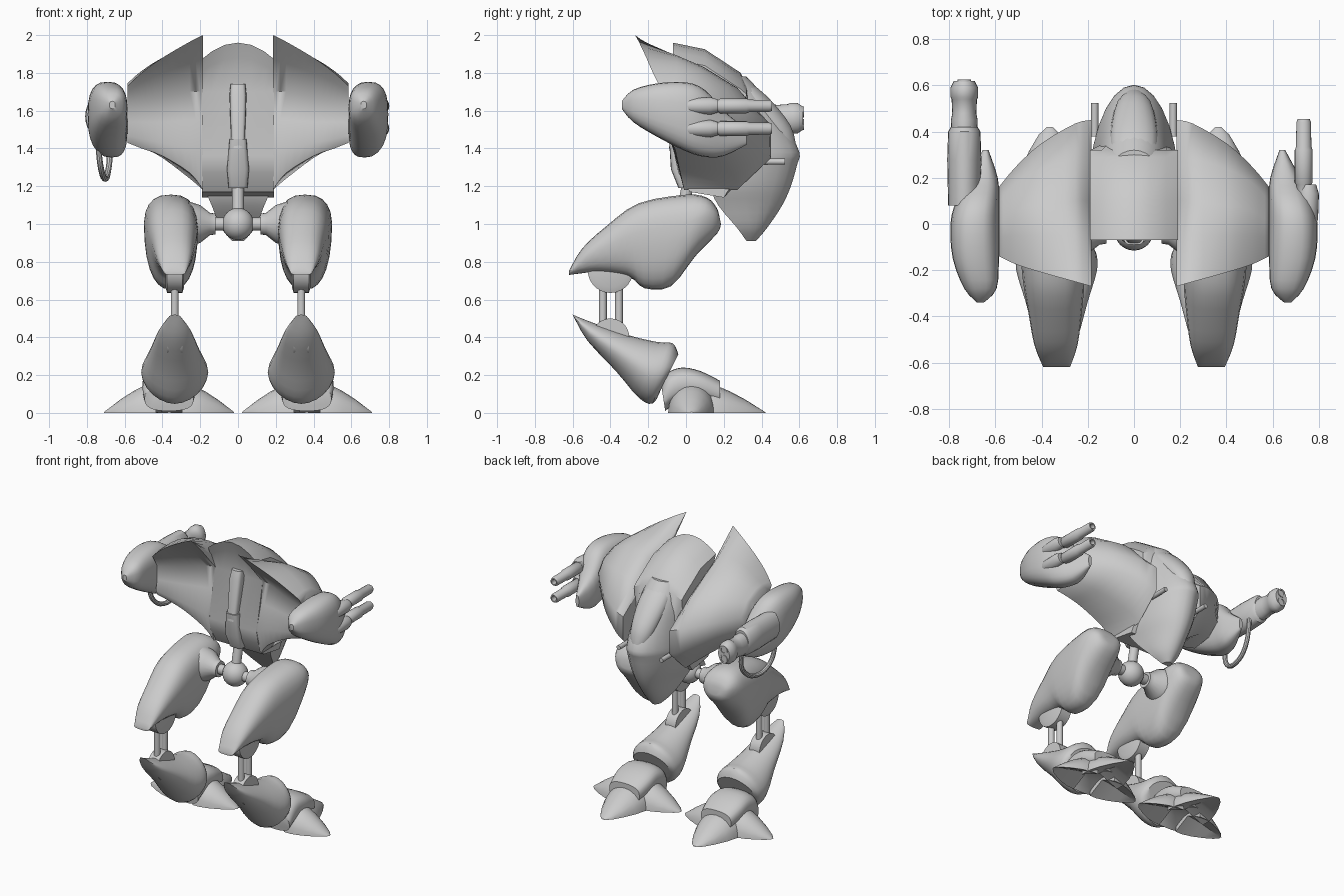
import bpy, bmesh, math
from mathutils import Vector as V

grey = bpy.data.materials.new("plain_grey")
grey.diffuse_color = (0.6, 0.6, 0.6, 1)
X, Y, Z = V((1, 0, 0)), V((0, 1, 0)), V((0, 0, 1))


def loft(name, rings, smooth=1, angle=35):
    """Skin closed rings of points, optionally curved between rings, with capped ends."""
    rings = [[V(p) for p in r] for r in rings]
    if smooth > 1:
        out, last = [], len(rings) - 1
        for i in range(last):
            a, b, c, d = (rings[min(max(k, 0), last)] for k in (i - 1, i, i + 1, i + 2))
            for s in range(smooth):
                t = s / smooth
                out.append([q + 0.5 * t * (r - p + t * (2 * p - 5 * q + 4 * r - w + t * (3 * (q - r) + w - p)))
                            for p, q, r, w in zip(a, b, c, d)])
        rings = out + [rings[-1]]
    bm = bmesh.new()
    rows = [[bm.verts.new(p) for p in r] for r in rings]
    n = len(rows[0])
    for a, b in zip(rows, rows[1:]):
        for i in range(n):
            bm.faces.new((a[i], a[(i + 1) % n], b[(i + 1) % n], b[i]))
    bm.faces.new(rows[0])
    bm.faces.new(rows[-1])
    bmesh.ops.recalc_face_normals(bm, faces=bm.faces)
    me = bpy.data.meshes.new(name)
    bm.to_mesh(me)
    bm.free()
    for p in me.polygons:
        p.use_smooth = True
    me.set_sharp_from_angle(angle=math.radians(angle))
    me.materials.append(grey)
    ob = bpy.data.objects.new(name, me)
    bpy.context.collection.objects.link(ob)
    return ob


def oval(c, u, v, n=20, power=1.0, taper=0.0):
    """Ring around c with half axes u and v; power below 1 is boxier, taper narrows the -v side."""
    def f(a):
        return math.copysign(abs(a) ** power, a)
    ring = []
    for k in range(n):
        ca, sa = f(math.cos(k * math.tau / n)), f(math.sin(k * math.tau / n))
        ring.append(V(c) + V(u) * ca * (1 - taper * (1 - sa) / 2) + V(v) * sa)
    return ring


def turned(name, base, axis, profile, n=20, flat=1.0):
    """Round part along an axis from (distance, radius) pairs."""
    a = V(axis).normalized()
    u = a.cross(Z if abs(a.z) < 0.9 else Y).normalized()
    v = a.cross(u)
    return loft(name, [oval(V(base) + a * d, u * r, v * r * flat, n) for d, r in profile])


def rod(name, a, b, r):
    d = V(b) - V(a)
    return turned(name, a, d, [(0, r), (d.length, r)], 14)


def armour(name, side, pairs, power=0.85, taper=0.0):
    """Limb shell from (centre x, top y, top z, bottom y, bottom z, half width)."""
    rings = []
    for cx, ty, tz, by, bz, w in pairs:
        t, b = V((side * cx, ty, tz)), V((side * cx, by, bz))
        rings.append(oval((t + b) / 2, X * w, (t - b) / 2, 24, power, taper))
    return loft(name, rings, 3)


# Central hull with raised hood
hull_mid = [(-.07, 1.96), (.1, 1.925), (.29, 1.8), (.32, 1.74), (.4, 1.5), (.4, 1.3), (.2, 1.14), (.02, 1.17),
            (-.04, 1.27), (-.06, 1.36), (.01, 1.7), (-.04, 1.88)]
drop = [1, 1, 1, .6, 0, 0, 0, 0, 0, 0, 0, .8]
loft("hull", [[(x, y - (2.8 * x * x if 3 < i < 6 else 0), z - d * 2.4 * x * x)
               for i, ((y, z), d) in enumerate(zip(hull_mid, drop))]
              for x in (-.19, -.14, -.07, 0, .07, .14, .19)])

# Head and jaw: horizontal slices, (z, back y, front y, half width)
slices = [(1.78, .18, .32, .12), (1.65, .2, .44, .15), (1.5, .2, .54, .17), (1.38, .15, .6, .19),
          (1.32, .14, .59, .195), (1.2, .13, .555, .18), (1.1, .17, .51, .14), (.98, .27, .43, .09), (.91, .32, .37, .03)]
rings = []
for z, yb, yf, w in slices:
    r = [(w * math.cos(k * math.pi / 14), yb + (yf - yb) * math.sin(k * math.pi / 14), z) for k in range(15)]
    rings.append(r + [(-w * .6, yb, z), (0, yb, z), (w * .6, yb, z)])
loft("head", rings, 3)
# Raised brow running down to the nose
loft("brow", [oval((0, y, z), X * w, V((0, .5, .86)) * h, 18) for y, z, w, h in
              [(.24, 1.74, .07, .04), (.32, 1.69, .1, .06), (.42, 1.59, .1, .07), (.52, 1.46, .075, .07), (.57, 1.38, .03, .03)]], 3)

# Hollow shoulder shells: slices across x of (y, z)
wing = {
    .185: [(-.27, 2.0), (-.05, 1.82), (.1, 1.74), (.25, 1.66), (.45, 1.52), (.45, 1.35), (.27, 1.18), (-.01, 1.18),
           (-.06, 1.37), (-.01, 1.55), (.01, 1.7), (-.14, 1.87)],
    .255: [(-.25, 1.965), (-.05, 1.89), (.1, 1.82), (.28, 1.71), (.435, 1.54), (.43, 1.38), (.26, 1.24), (-.03, 1.27),
           (-.07, 1.4), (-.02, 1.55), (0, 1.7), (-.14, 1.85)],
    .40: [(-.21, 1.88), (-.05, 1.875), (.08, 1.83), (.24, 1.73), (.35, 1.58), (.34, 1.45), (.18, 1.35), (-.05, 1.36),
          (-.08, 1.43), (-.04, 1.54), (-.04, 1.67), (-.13, 1.80)],
    .51: [(-.175, 1.80), (-.05, 1.81), (.06, 1.79), (.18, 1.71), (.25, 1.60), (.23, 1.49), (.12, 1.41), (-.06, 1.4),
          (-.09, 1.45), (-.065, 1.54), (-.065, 1.65), (-.13, 1.75)],
    .585: [(-.14, 1.73), (-.06, 1.745), (0, 1.74), (.1, 1.70), (.16, 1.62), (.15, 1.52), (.06, 1.45), (-.08, 1.43),
           (-.1, 1.47), (-.085, 1.54), (-.085, 1.64), (-.12, 1.70)],
}
# Arm pods: (y, inner x, outer x, low z, high z)
pod = [(-.34, .65, .68, 1.61, 1.65), (-.28, .595, .735, 1.54, 1.71), (-.15, .585, .785, 1.46, 1.745),
       (0, .585, .795, 1.385, 1.75), (.1, .585, .77, 1.355, 1.71), (.2, .59, .72, 1.36, 1.6), (.32, .63, .655, 1.42, 1.5)]

thigh = [(.335, -.62, .75, -.62, .73, .065), (.338, -.55, .87, -.47, .745, .105), (.342, -.42, .99, -.30, .72, .13),
         (.348, -.25, 1.11, -.22, .66, .15), (.355, 0, 1.155, -.08, .67, .16), (.355, .11, 1.14, .05, .83, .15),
         (.35, .16, 1.09, .165, .95, .11), (.35, .175, 1.05, .185, 1.0, .05)]
shin = [(.335, -.6, .52, -.59, .5, .03), (.335, -.5, .48, -.52, .38, .085), (.335, -.3, .41, -.37, .22, .135),
        (.335, -.15, .375, -.25, .08, .175), (.335, -.07, .368, -.175, .05, .17), (.335, -.04, .31, -.13, .13, .14)]
ankle = [(.365, -.13, .14, -.11, .01, .13), (.365, -.1, .21, -.07, .04, .14), (.365, -.02, .24, .0, .07, .14),
         (.365, .08, .22, .08, .07, .14), (.365, .18, .17, .18, .04, .12)]

for s, side in ((1, "right"), (-1, "left")):
    loft(side + "_shoulder_shell", [[(s * x, y, z) for y, z in sec] for x, sec in wing.items()], 3, 50)
    loft(side + "_arm_pod", [oval((s * (a + b) / 2, y, (lo + hi) / 2), X * (b - a) / 2, Z * (hi - lo) / 2, 24, .75)
                             for y, a, b, lo, hi in pod], 3)
    rod(side + "_antenna", (s * .17, .38, 1.33), (s * .17, .525, 1.33), .016)

    # Hip axle with flared collar
    turned(side + "_hip_axle", (0, -.03, 1.0), X * s, [(0, .035), (.12, .035), (.12, .055), (.15, .06), (.2, .1), (.26, .12)])
    # Leg armour and joints
    lx = s * .335
    armour(side + "_thigh", s, thigh, .8, .25)
    turned(side + "_knee", (lx - .05, -.4, .755), X, [(0, .09), (.01, .12), (.09, .12), (.1, .09)], 28)
    for y in (-.44, -.355):
        rod(side + "_shin_rod", (lx, y, .4), (lx, y, .76), .021)
    turned(side + "_lower_joint", (lx - .04, -.4, .4), X, [(0, .1), (.08, .1)], 28)
    armour(side + "_shin", s, shin, 1.1)

    # Foot with hollow-soled toes to the rear, left and right
    fx = s * .365
    armour(side + "_ankle", s, ankle, .75)
    for d, w, length in ((Y, .15, .42), (X, .125, .345), (-X, .125, .345)):
        across = d.cross(Z)
        c = V((fx, .03 if d.y == 0 else 0, 0))
        toe = []
        for t, k, h in ((.2, 1, .16), (.35, 1, .15), (.55, .85, .115), (.75, .6, .07), (.92, .32, .025), (1, .08, .004)):
            arch = [c + d * length * t + across * w * k * math.cos(a * math.pi / 10) + Z * h * math.sin(a * math.pi / 10)
                    for a in range(11)]
            toe.append(arch + [c + d * length * t + Z * h * .4])
        loft(side + "_toe", toe)

# Pelvis ball, spine strut and inner rib
turned("pelvis_ball", (0, -.03, 1.0), Z, [(-.085 * math.cos(k * math.pi / 12), max(.004, .085 * math.sin(k * math.pi / 12)))
                                         for k in range(13)], 24)
rod("spine_strut", (0, -.03, 1.02), (0, .03, 1.3), .032)
loft("spine_socket", [oval((0, y, z), X * w, Y * .05, 16, .5) for y, z, w in
                      ((.01, 1.19, .05), (-.03, 1.29, .06), (-.04, 1.45, .045))])
loft("inner_rib", [oval((0, y, z), X * w, Y * .05, 16, .5) for y, z, w in ((-.04, 1.4, .035), (0, 1.68, .045), (.02, 1.74, .04))])

# Twin barrels on the right arm
for z in (1.625, 1.505):
    turned("barrel_mount", (.755, -.02, z), Y, [(0, .025), (.04, .042), (.15, .046), (.19, .034)])
    turned("twin_barrel", (.735, .1, z), Y, [(0, .032), (.07, .032), (.08, .039), (.22, .039),
                                             (.235, .033), (.34, .032), (.355, .026), (.355, .018), (.3, .018)])

# Heavy cannon on the left arm
turned("cannon_body", (-.735, .08, 1.57), Y, [(0, .07), (.2, .074), (.32, .07), (.34, .058)], 24, 1.45)
turned("cannon_neck", (-.735, .38, 1.56), Y, [(0, .055), (.07, .058), (.1, .052), (.16, .055), (.17, .06), (.21, .06), (.24, .045)], 24, 1.35)
for z in (1.527, 1.593):
    turned("cannon_muzzle", (-.735, .55, z), Y, [(0, .03), (.075, .03), (.075, .02), (.04, .02)], 16)

# Feed cable hanging under the cannon
path = [(-.74, .04, 1.42), (-.73, .06, 1.32), (-.715, .12, 1.255), (-.7, .2, 1.24), (-.69, .28, 1.27), (-.68, .34, 1.35), (-.69, .35, 1.5)]
cable = []
for i, p in enumerate(path):
    t = (V(path[min(i + 1, 6)]) - V(path[max(i - 1, 0)])).normalized()
    u = t.cross(X).normalized()
    cable.append(oval(p, u * .016, t.cross(u) * .016, 10))
loft("feed_cable", cable, 4)
